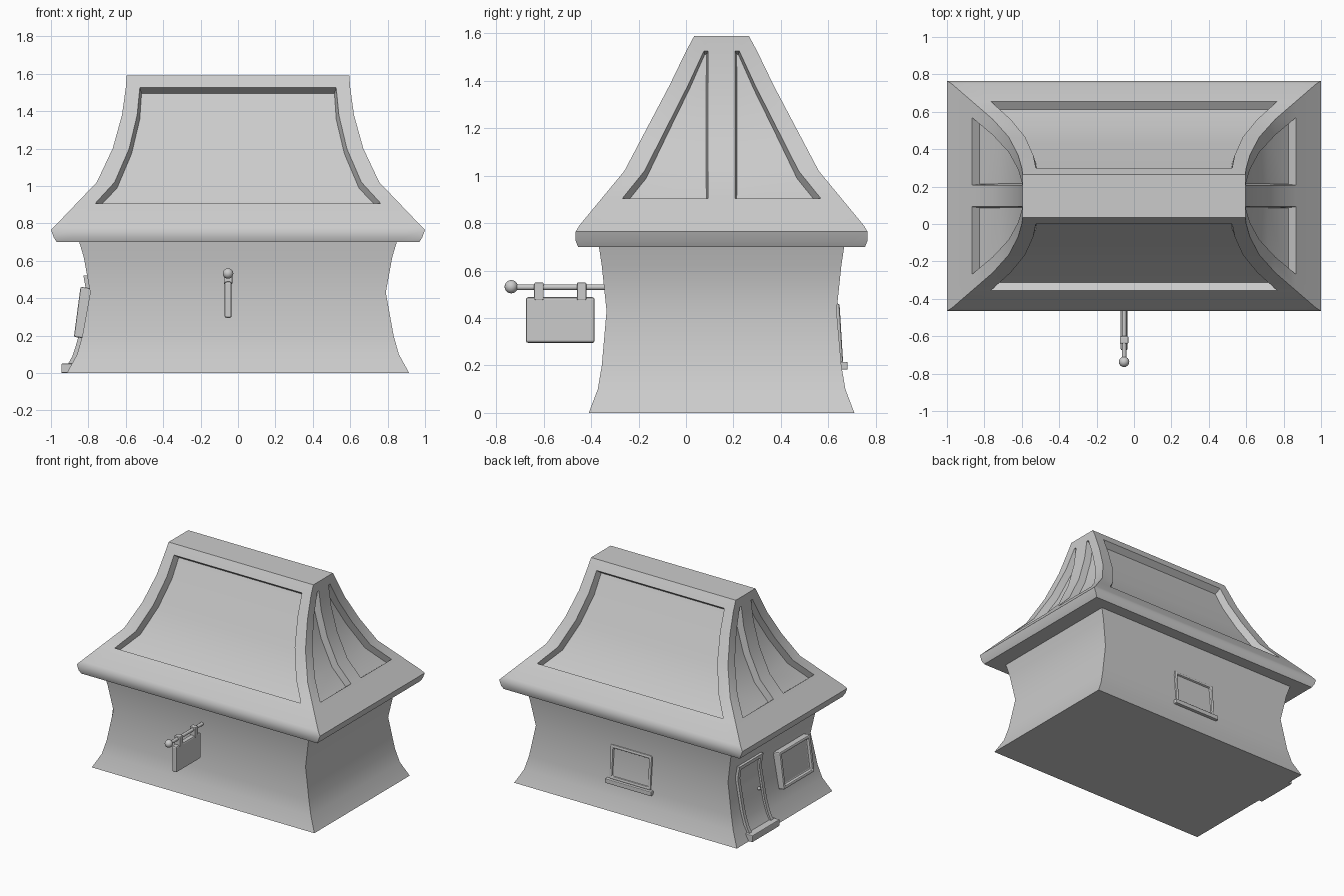
import bpy, bmesh, math
from mathutils import Matrix

if "Cube" in bpy.data.objects:
    bpy.data.objects.remove(bpy.data.objects["Cube"])

CY = 0.15  # centre of the house in y
WALL = [(0, .915, .56), (.1, .86, .522), (.2, .832, .505), (.43, .79, .485),
        (.62, .825, .505), (.72, .855, .52)]
ROOF = [(.70, .97, .605), (.725, .985, .615), (.765, 1.0, .615), (.79, .975, .6), (.905, .865, .505),
        (1.02, .755, .41), (1.2, .67, .315), (1.38, .62, .22), (1.525, .6, .15), (1.59, .595, .115)]


def finish(name, bm, bevel=0, smooth=True):
    bmesh.ops.recalc_face_normals(bm, faces=bm.faces)
    me = bpy.data.meshes.new(name)
    bm.to_mesh(me)
    bm.free()
    if smooth:
        me.shade_smooth()
        me.set_sharp_from_angle(angle=math.radians(32))
    ob = bpy.data.objects.new(name, me)
    bpy.context.collection.objects.link(ob)
    if bevel:
        m = ob.modifiers.new("bevel", 'BEVEL')
        m.width, m.segments = bevel, 2
    return ob


def box(name, x, y, z, bevel=0):
    bm = bmesh.new()
    mat = Matrix.LocRotScale(((x[0]+x[1])/2, (y[0]+y[1])/2, (z[0]+z[1])/2), None,
                             (x[1]-x[0], y[1]-y[0], z[1]-z[0]))
    bmesh.ops.create_cube(bm, size=1, matrix=mat)
    return finish(name, bm, bevel, False)


def wall_x(z):
    for (z0, a, _), (z1, b, _) in zip(WALL, WALL[1:]):
        if z <= z1:
            return a + (b - a) * (z - z0) / (z1 - z0)
    return WALL[-1][1]


def loft(bm, rings):
    rings = [[bm.verts.new(p) for p in r] for r in rings]
    n = len(rings[0])
    for a, b in zip(rings, rings[1:]):
        for i in range(n):
            bm.faces.new((a[i], a[(i+1) % n], b[(i+1) % n], b[i]))
    bm.faces.new(rings[0][::-1])
    bm.faces.new(rings[-1])


# flared walls
bm = bmesh.new()
loft(bm, [[(sx*hx, CY+sy*hy, z) for sx, sy in ((-1, -1), (1, -1), (1, 1), (-1, 1))]
          for z, hx, hy in WALL])
finish("walls", bm)

# bell-curved hip roof with sunken panels on all four sides
bm = bmesh.new()
panels = []
FIRST, LAST = 4, 8
for side in range(4):
    gable = side % 2
    sign = 1 if side < 2 else -1
    rows = []
    for z, hx, hy in ROOF:
        t = min(max((z - .905) / .62, 0), 1)
        if gable:
            p = hy - (.087 - .012 * t)
            cols = [-hy, -p, -.0575, .0575, p, hy]
            if z > 1.55:
                cols = [-hy, -.07, -.0575, .0575, .07, hy]
            rows.append([bm.verts.new((sign*hx, CY+c, z)) for c in cols])
        else:
            p = hx - (.1 - .025 * t)
            rows.append([bm.verts.new((c, CY-sign*hy, z)) for c in (-hx, -p, p, hx)])
    regions = {1: [], 3: []}
    for r in range(len(rows) - 1):
        for c in range(len(rows[0]) - 1):
            a, b = rows[r], rows[r+1]
            f = bm.faces.new((a[c], a[c+1], b[c+1], b[c]))
            if FIRST <= r < LAST and c in regions:
                regions[c].append(f)
    panels += [(fs, .008 if gable else .014) for fs in regions.values() if fs]
bmesh.ops.remove_doubles(bm, verts=bm.verts, dist=1e-4)
bmesh.ops.holes_fill(bm, edges=bm.edges, sides=0)
bmesh.ops.recalc_face_normals(bm, faces=bm.faces)
# keep only regions that are panels (front and back have one, gables have two)
for fs, thick in panels:
    fs = [f for f in fs if f.is_valid]
    bmesh.ops.inset_region(bm, faces=fs, thickness=thick, depth=-.05)
finish("roof", bm)

# hanging sign: pole, ball tip, straps and board
SX = -.053
bm = bmesh.new()
bmesh.ops.create_cone(bm, cap_ends=True, segments=16, radius1=.012, radius2=.012, depth=.41,
                      matrix=Matrix.Translation((SX, -.525, .53)) @ Matrix.Rotation(math.pi/2, 4, 'X'))
finish("sign_pole", bm)
bm = bmesh.new()
bmesh.ops.create_uvsphere(bm, u_segments=16, v_segments=10, radius=.028,
                          matrix=Matrix.Translation((SX, -.737, .532)))
finish("sign_pole_tip", bm)
for i, y in enumerate((-.62, -.44)):
    box(f"sign_strap_{i}", (SX-.023, SX+.023), (y-.02, y+.02), (.475, .55), .006)
box("sign_board", (SX-.019, SX+.019), (-.675, -.385), (.295, .488), .01)


# framed windows
def window(name, loc, rot, w, h, d):
    bm = bmesh.new()
    bmesh.ops.create_cube(bm, size=1, matrix=Matrix.Diagonal((w, d, h, 1)))
    f = max(bm.faces, key=lambda f: f.calc_center_median().y)
    bmesh.ops.inset_region(bm, faces=[f], thickness=.032, depth=0)
    bmesh.ops.inset_region(bm, faces=[f], thickness=.004, depth=-.02)
    ob = finish(name, bm, .008, False)
    ob.location = loc
    ob.rotation_euler = [math.radians(a) for a in rot]


window("back_window", (0, .63, .335), (3.5, 0, 0), .34, .25, .05)
box("back_window_sill", (-.19, .19), (.63, .682), (.182, .215), .005)
window("side_window", (-.825, -.08, .322), (7.5, 0, 90), .36, .27, .07)


# door pieces that follow the flared wall on the left side
def wall_strip(name, y0, y1, z0, z1, out):
    bm = bmesh.new()
    n = max(1, round((z1 - z0) / .05))
    rings = []
    for i in range(n + 1):
        z = z0 + (z1 - z0) * i / n
        x = -wall_x(z)
        rings.append([(x-out, y0, z), (x+.03, y0, z), (x+.03, y1, z), (x-out, y1, z)])
    loft(bm, rings)
    finish(name, bm)


wall_strip("door_panel", .29, .53, .04, .5, .005)
wall_strip("door_jamb_near", .27, .297, .04, .52, .02)
wall_strip("door_jamb_far", .523, .55, .04, .52, .02)
wall_strip("door_lintel", .297, .523, .492, .52, .02)
box("door_step", (-.945, -.86), (.25, .57), (0, .05), .005)
bm = bmesh.new()
bmesh.ops.create_uvsphere(bm, u_segments=12, v_segments=8, radius=.012,
                          matrix=Matrix.Translation((-wall_x(.28)-.015, .33, .28)))
finish("door_knob", bm)
